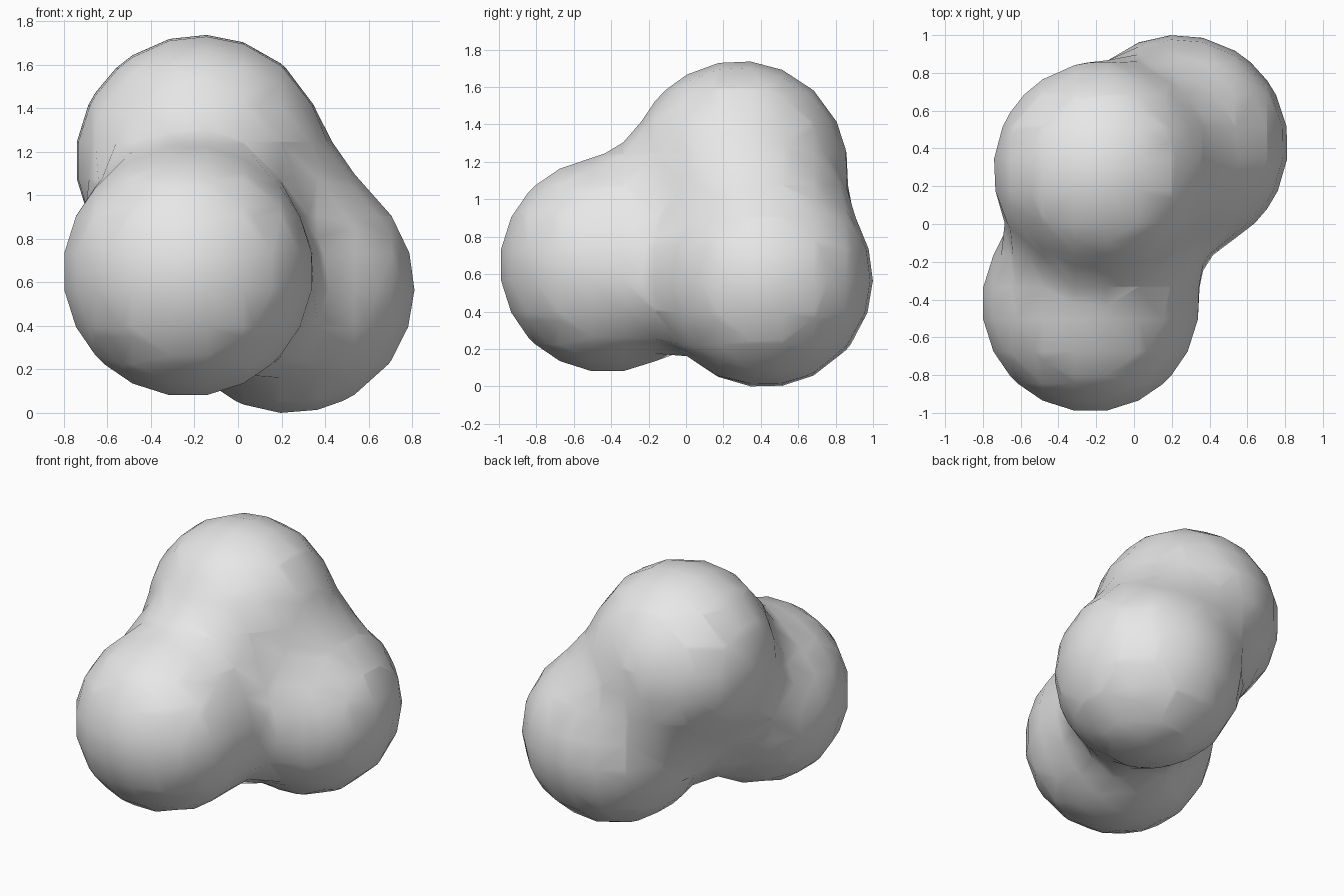
import bpy
from mathutils import Vector

cube = bpy.data.objects.get("Cube")
if cube:
    bpy.data.objects.remove(cube, do_unlink=True)

# Plain grey material
grey = bpy.data.materials.new("light grey")
grey.use_nodes = True
colour = (0.8, 0.8, 0.8, 1)
grey.diffuse_color = colour
for node in grey.node_tree.nodes:
    if node.type == 'BSDF_PRINCIPLED':
        node.inputs["Base Color"].default_value = colour

# Three equal balls that melt into one another
front_ball = Vector((-0.23, -0.42, 0.65))
back_ball = Vector((0.235, 0.42, 0.575))
top_ball = Vector((-0.17, 0.285, 1.16))

meta = bpy.data.metaballs.new("blob")
meta.resolution = meta.render_resolution = 0.17
meta.threshold = 0.6
for centre in (front_ball, back_ball, top_ball):
    ball = meta.elements.new(type='BALL')
    ball.co = centre - front_ball
    ball.radius = 0.87
    ball.stiffness = 3.5
meta.materials.append(grey)

source = bpy.data.objects.new("blob", meta)
source.location = front_ball
bpy.context.scene.collection.objects.link(source)
bpy.context.view_layer.update()

# Turn the melted balls into one smooth mesh
for obj in bpy.context.selected_objects:
    obj.select_set(False)
source.select_set(True)
bpy.context.view_layer.objects.active = source
bpy.ops.object.convert(target='MESH')
blob = bpy.context.view_layer.objects.active
blob.name = "melted_blob"
if not blob.data.materials:
    blob.data.materials.append(grey)
bpy.ops.object.shade_smooth()

# Rest the lowest point on the ground
lowest = min((blob.matrix_world @ v.co).z for v in blob.data.vertices)
blob.location.z -= lowest
